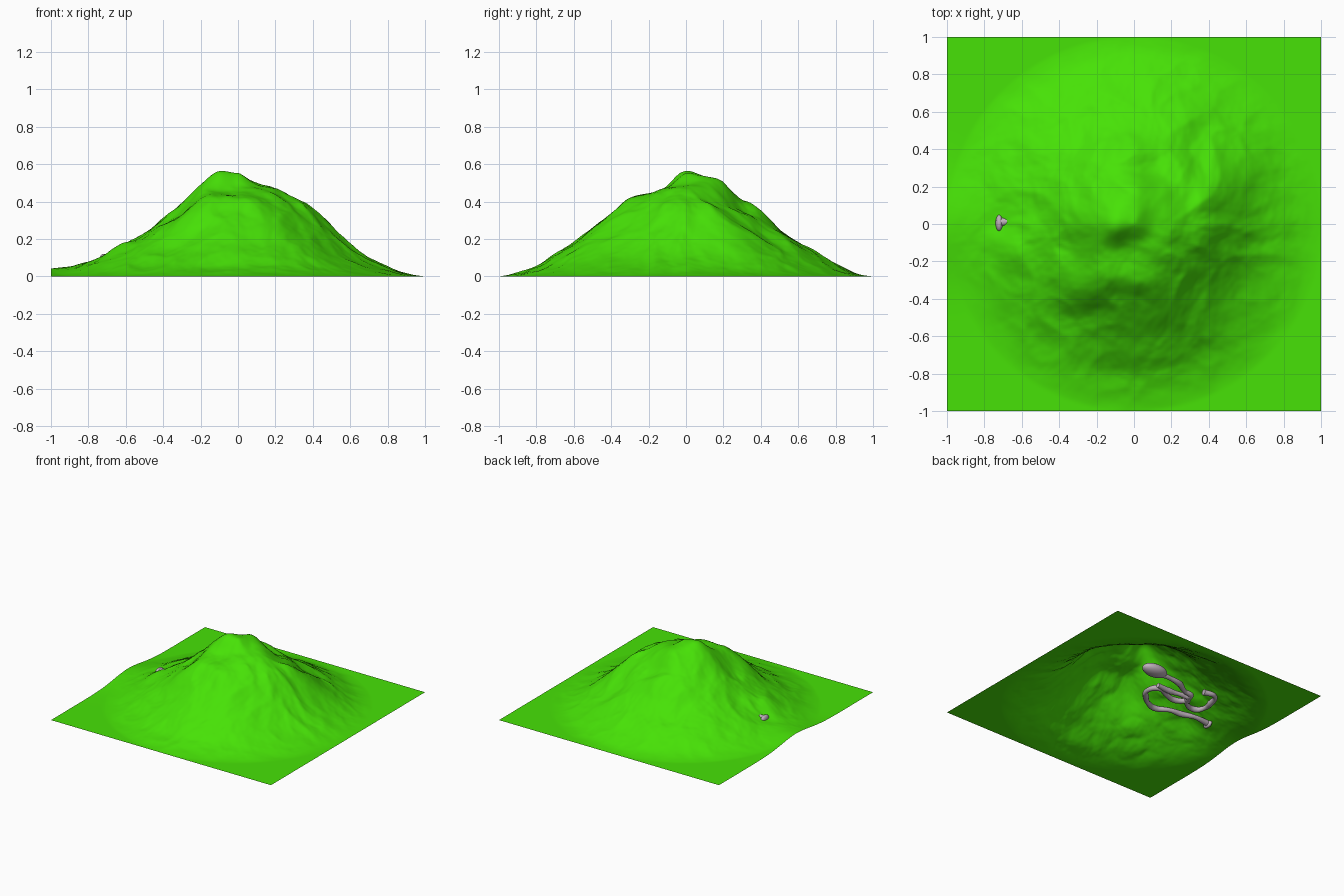
import bpy, bmesh, math
from mathutils import Vector, noise

cube = bpy.data.objects.get("Cube")
if cube:
    bpy.data.objects.remove(cube)


def make_material(name, colour):
    mat = bpy.data.materials.new(name)
    mat.use_nodes = True
    mat.diffuse_color = colour
    bsdf = next(n for n in mat.node_tree.nodes if n.type == "BSDF_PRINCIPLED")
    bsdf.inputs["Base Color"].default_value = colour
    return mat


GRASS = make_material("grass green", (0.063, 0.76, 0.002, 1))
STONE = make_material("cave grey", (0.52, 0.44, 0.5, 1))

# Slope profiles: height at every tenth of the radius, per compass side
EAST = (.55, .48, .45, .39, .34, .26, .175, .10, .05, .015, 0)
NORTH = (.55, .52, .48, .42, .36, .25, .18, .13, .07, .02, 0)
WEST = (.55, .55, .48, .39, .31, .235, .165, .115, .07, .025, 0)
SOUTH = (.55, .49, .46, .42, .33, .26, .18, .115, .055, .02, 0)

# Knolls and hollows: x, y, height, spread
BUMPS = (
    (-.11, 0, .02, .06), (.0, .17, .025, .06), (.17, .04, .02, .07),
    (.1, .32, -.045, .08), (.24, .52, .02, .08), (.35, .46, -.015, .06),
    (.24, .28, -.025, .09), (.42, .14, .03, .09), (.52, .3, .025, .1),
    (-.22, -.33, .05, .09), (-.05, -.16, -.03, .08), (.32, -.06, .03, .09),
    (.12, -.36, .015, .08), (.45, -.3, -.03, .13), (-.3, -.52, -.02, .1),
    (-.34, -.14, -.02, .07), (-.64, -.16, .03, .07), (-.71, .01, -.015, .05),
)


def profile(table, r):
    """Smooth curve through the evenly spaced heights."""
    t = min(r, .9999) * 10
    i = int(t)
    t -= i
    p = [table[min(max(k, 0), 10)] for k in range(i - 1, i + 3)]
    return p[1] + .5 * t * (p[2] - p[0] + t * (
        2 * p[0] - 5 * p[1] + 4 * p[2] - p[3]
        + t * (3 * (p[1] - p[2]) + p[3] - p[0])))


def height(x, y):
    r = math.hypot(x, y)
    c, s = (x / r, y / r) if r > 1e-6 else (1, 0)
    z = c * c * profile(EAST if c > 0 else WEST, r)
    z += s * s * profile(NORTH if s > 0 else SOUTH, r)
    for bx, by, amount, spread in BUMPS:
        z += amount * math.exp(-((x - bx) ** 2 + (y - by) ** 2) / (2 * spread ** 2))
    # Weathered gullies fade out at the foot and on the summit
    mask = max(0, 1 - r ** 3) * min(1, .25 + r * 2)
    warp = noise.noise_vector(Vector((x * 3, y * 3, 2))) * .1
    p = Vector((x, y, 0)) + warp
    gully = 1 - 2 * abs(noise.noise(p * 5 + Vector((3, 1, 0))))
    fine = noise.fractal(p * 7, 1, 2, 4)
    z += mask * (.014 * (gully - .6) + .012 * fine)
    if r >= 1:
        z = 0
    # Low shoulder running out to the west edge
    z += .042 * math.exp(-((x + 1) / .16) ** 2 - (y / .25) ** 2)
    return max(0, z)


def finish(obj, name, mat):
    obj.name = name
    obj.data.materials.clear()
    obj.data.materials.append(mat)
    return obj


# Mountain: one open sheet of ground
bm = bmesh.new()
bmesh.ops.create_grid(bm, x_segments=180, y_segments=180, size=1)
for v in bm.verts:
    v.co.z = height(v.co.x, v.co.y)
for f in bm.faces:
    f.smooth = True
mesh = bpy.data.meshes.new("mountain")
bm.to_mesh(mesh)
bm.free()
mountain = bpy.data.objects.new("mountain", mesh)
bpy.context.collection.objects.link(mountain)
finish(mountain, "mountain", GRASS)


def tunnel(name, points, radius=.021):
    curve = bpy.data.curves.new(name, "CURVE")
    curve.dimensions = "3D"
    curve.bevel_depth = radius
    curve.bevel_resolution = 3
    curve.resolution_u = 8
    curve.use_fill_caps = True
    spline = curve.splines.new("BEZIER")
    spline.bezier_points.add(len(points) - 1)
    for i, (bp, (x, y)) in enumerate(zip(spline.bezier_points, points)):
        bp.co = (x, y, .095)
        bp.radius = 1 + .15 * (-1) ** i
        bp.handle_left_type = bp.handle_right_type = "AUTO"
    obj = bpy.data.objects.new(name, curve)
    bpy.context.collection.objects.link(obj)
    finish(obj, name, STONE)


# Winding cave passages inside the mountain
tunnel("entrance_tunnel", [(-.71, .01), (-.58, .02), (-.47, -.01), (-.37, -.02),
                           (-.26, -.07), (-.17, -.04), (-.10, .02), (-.05, .09),
                           (-.09, .18), (-.2, .14), (-.3, .12), (-.4, .18)])
tunnel("chamber_tunnel", [(.06, .35), (-.06, .35), (-.17, .33), (-.27, .27), (-.35, .24),
                          (-.26, .21), (-.18, .2), (-.06, .21)])
tunnel("side_tunnel", [(-.35, .24), (-.4, .14), (-.51, .11), (-.55, .17), (-.54, .25),
                       (-.49, .36), (-.39, .35)])


def rounded(name, location, scale):
    bpy.ops.mesh.primitive_uv_sphere_add(segments=24, ring_count=14, location=location)
    obj = bpy.context.object
    obj.scale = scale
    bpy.ops.object.shade_smooth()
    finish(obj, name, STONE)


# Cave chamber, and the mouth showing on the west slope
rounded("cave_chamber", (.09, .35, .105), (.11, .065, .045))
rounded("cave_mouth", (-.72, .005, height(-.72, .005) - .005), (.02, .045, .03))
